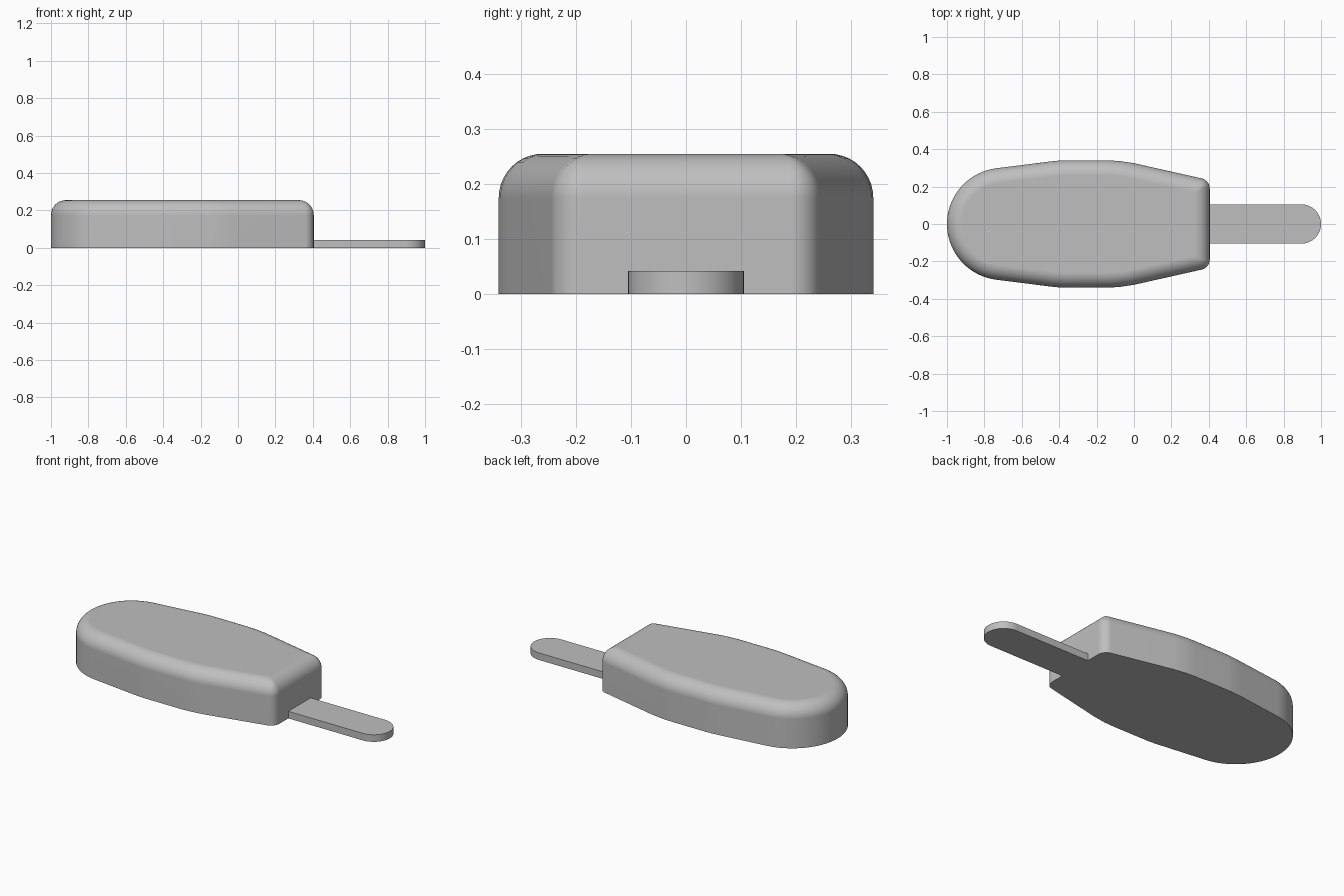
import bpy
import bmesh
from math import sin, cos, pi, radians
from mathutils import Vector

if "Cube" in bpy.data.objects:
    bpy.data.objects.remove(bpy.data.objects["Cube"], do_unlink=True)

grey = bpy.data.materials.new("plain grey")
grey.use_nodes = True
COLOUR = (0.52, 0.52, 0.52, 1)
grey.diffuse_color = COLOUR
grey.node_tree.nodes["Principled BSDF"].inputs["Base Color"].default_value = COLOUR


def arc(cx, cy, r, start, end, steps):
    angles = [radians(start + (end - start) * i / steps) for i in range(steps + 1)]
    return [Vector((cx + r * cos(a), cy + r * sin(a))) for a in angles]


def inset(outline, centre, depth):
    """Inset a convex outline, keeping one point per original direction."""
    walls = []
    for a, b in zip(outline, outline[1:] + outline[:1]):
        edge = (b - a).normalized()
        normal = Vector((edge.y, -edge.x))
        if normal.dot(a - centre) < 0:
            normal.negate()
        walls.append((normal, normal.dot(a - centre) - depth))
    ring = []
    for p in outline:
        ray = (p - centre).normalized()
        reach = min(d / n.dot(ray) for n, d in walls if n.dot(ray) > 1e-6)
        ring.append(centre + ray * reach)
    return ring


def loft(name, rings):
    """Skin a stack of (outline, height) rings and cap both ends."""
    bm = bmesh.new()
    loops = [[bm.verts.new((p.x, p.y, z)) for p in ring] for ring, z in rings]
    for low, high in zip(loops, loops[1:]):
        for i in range(len(low)):
            j = (i + 1) % len(low)
            bm.faces.new((low[i], low[j], high[j], high[i]))
    bm.faces.new(loops[0])
    bm.faces.new(loops[-1])
    bmesh.ops.recalc_face_normals(bm, faces=bm.faces)
    mesh = bpy.data.meshes.new(name)
    bm.to_mesh(mesh)
    bm.free()
    mesh.materials.append(grey)
    obj = bpy.data.objects.new(name, mesh)
    bpy.context.collection.objects.link(obj)
    bpy.ops.object.select_all(action="DESELECT")
    obj.select_set(True)
    bpy.context.view_layer.objects.active = obj
    bpy.ops.object.shade_smooth_by_angle(angle=radians(35))
    weighted = obj.modifiers.new("even shading", "WEIGHTED_NORMAL")
    weighted.keep_sharp = True
    return obj


# Body: round nose, gently bulging sides, square end with soft corners
half = arc(-0.70, 0, 0.30, 180, 97.5, 18)
half += [Vector(p) for p in ((-0.45, 0.334), (-0.40, 0.339), (-0.36, 0.34),
                             (-0.14, 0.34), (-0.08, 0.337), (0, 0.325))]
half += arc(0.35, 0.19, 0.055, 77, 0, 10)
outline = half + [Vector((p.x, -p.y)) for p in reversed(half[1:])]

# The top rim is rolled over with a quarter-round
HEIGHT, ROLL, STEPS = 0.255, 0.08, 10
rings = [(outline, 0)]
for i in range(STEPS + 1):
    a = pi / 2 * i / STEPS
    ring = inset(outline, Vector((-0.3, 0)), ROLL * (1 - cos(a)))
    rings.append((ring, HEIGHT - ROLL + ROLL * sin(a)))
loft("body", rings)

# Flat stick with a rounded tip
stick = [Vector((0.40, -0.105))] + arc(0.895, 0, 0.105, -90, 90, 24) + [Vector((0.40, 0.105))]
loft("stick", [(stick, 0), (stick, 0.042)])
